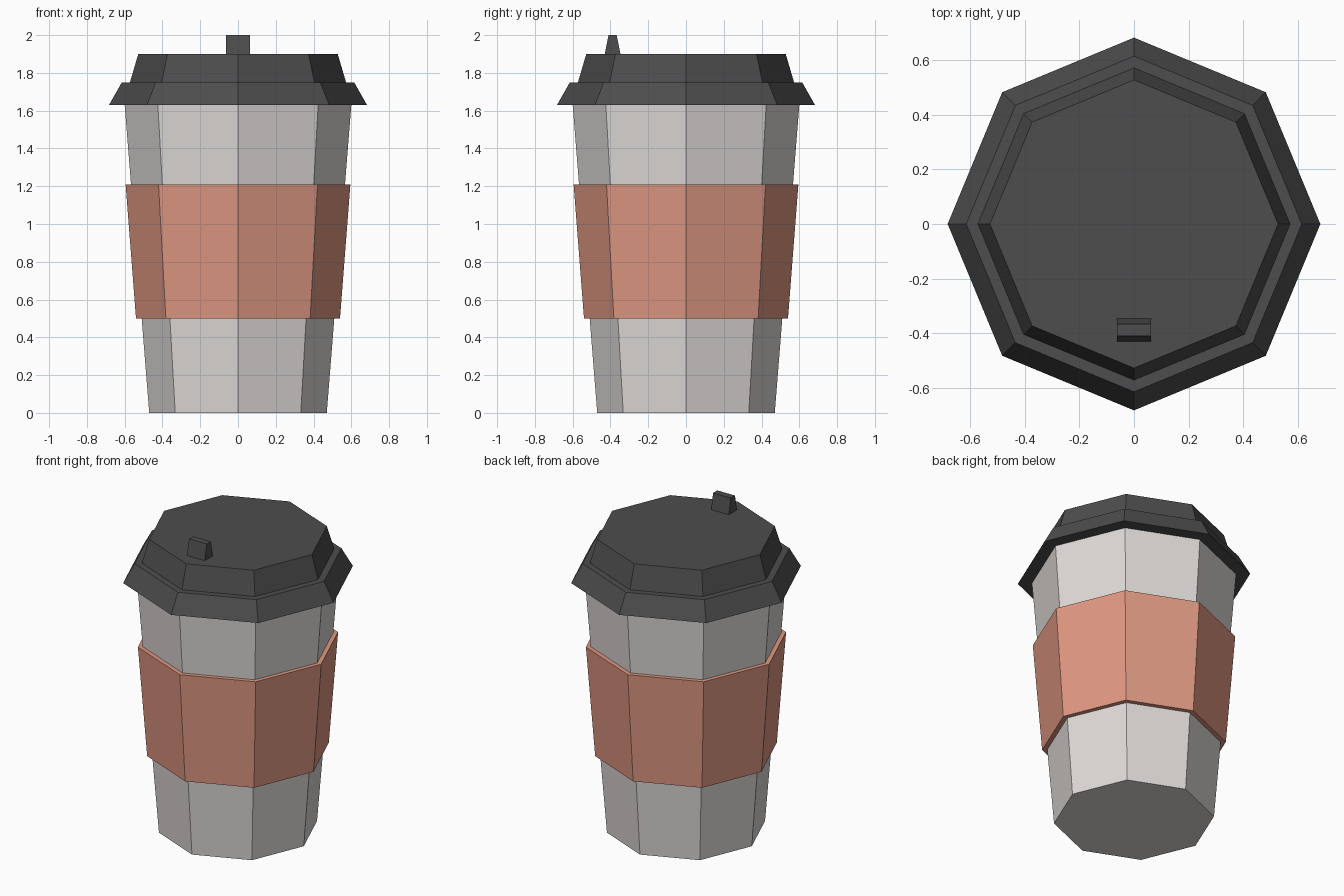
import bpy, bmesh, math

if "Cube" in bpy.data.objects:
    bpy.data.objects.remove(bpy.data.objects["Cube"])

def material(name, rgb):
    m = bpy.data.materials.new(name)
    m.diffuse_color = (*rgb, 1)
    m.use_nodes = True
    m.node_tree.nodes["Principled BSDF"].inputs["Base Color"].default_value = m.diffuse_color
    return m

WHITE = material("paper_grey", (0.73, 0.70, 0.685))
BROWN = material("cardboard_terracotta", (0.74, 0.315, 0.225))
DARK = material("dark_plastic", (0.074, 0.074, 0.074))

def finish(name, bm, mat):
    bmesh.ops.recalc_face_normals(bm, faces=bm.faces)
    me = bpy.data.meshes.new(name)
    bm.to_mesh(me)
    bm.free()
    me.materials.append(mat)
    ob = bpy.data.objects.new(name, me)
    bpy.context.collection.objects.link(ob)
    return ob

def lathe(name, profile, mat, closed_loop=False, sides=8):
    """Revolve (radius, z) points into flat-sided rings; corners lie on the axes."""
    bm = bmesh.new()
    rings = [[bm.verts.new((r * math.cos(i * math.tau / sides),
                            r * math.sin(i * math.tau / sides), z))
              for i in range(sides)] for r, z in profile]
    pairs = list(zip(rings, rings[1:]))
    if closed_loop:
        pairs.append((rings[-1], rings[0]))
    else:
        bm.faces.new(rings[0])
        bm.faces.new(rings[-1])
    for a, b in pairs:
        for i in range(sides):
            j = (i + 1) % sides
            bm.faces.new((a[i], a[j], b[j], b[i]))
    return finish(name, bm, mat)

# Tapered cup body
lathe("cup_body", [(0.47, 0), (0.60, 1.63)], WHITE)

# Sleeve ring wrapped around the cup
lathe("sleeve", [(0.54, 0.50), (0.595, 1.21), (0.563, 1.21), (0.507, 0.50)],
      BROWN, closed_loop=True)

# Stepped lid
lathe("lid", [(0.683, 1.63), (0.615, 1.75), (0.572, 1.75), (0.528, 1.90)], DARK)

# Small wedge tab on the lid near the front
bm = bmesh.new()
section = [(-0.43, 1.90), (-0.347, 1.90), (-0.367, 2.0), (-0.41, 2.0)]
left = bm.faces.new([bm.verts.new((-0.063, y, z)) for y, z in section])
ext = bmesh.ops.extrude_face_region(bm, geom=[left], use_keep_orig=True)
bmesh.ops.translate(bm, vec=(0.126, 0, 0),
                    verts=[v for v in ext["geom"] if isinstance(v, bmesh.types.BMVert)])
finish("lid_tab", bm, DARK)
